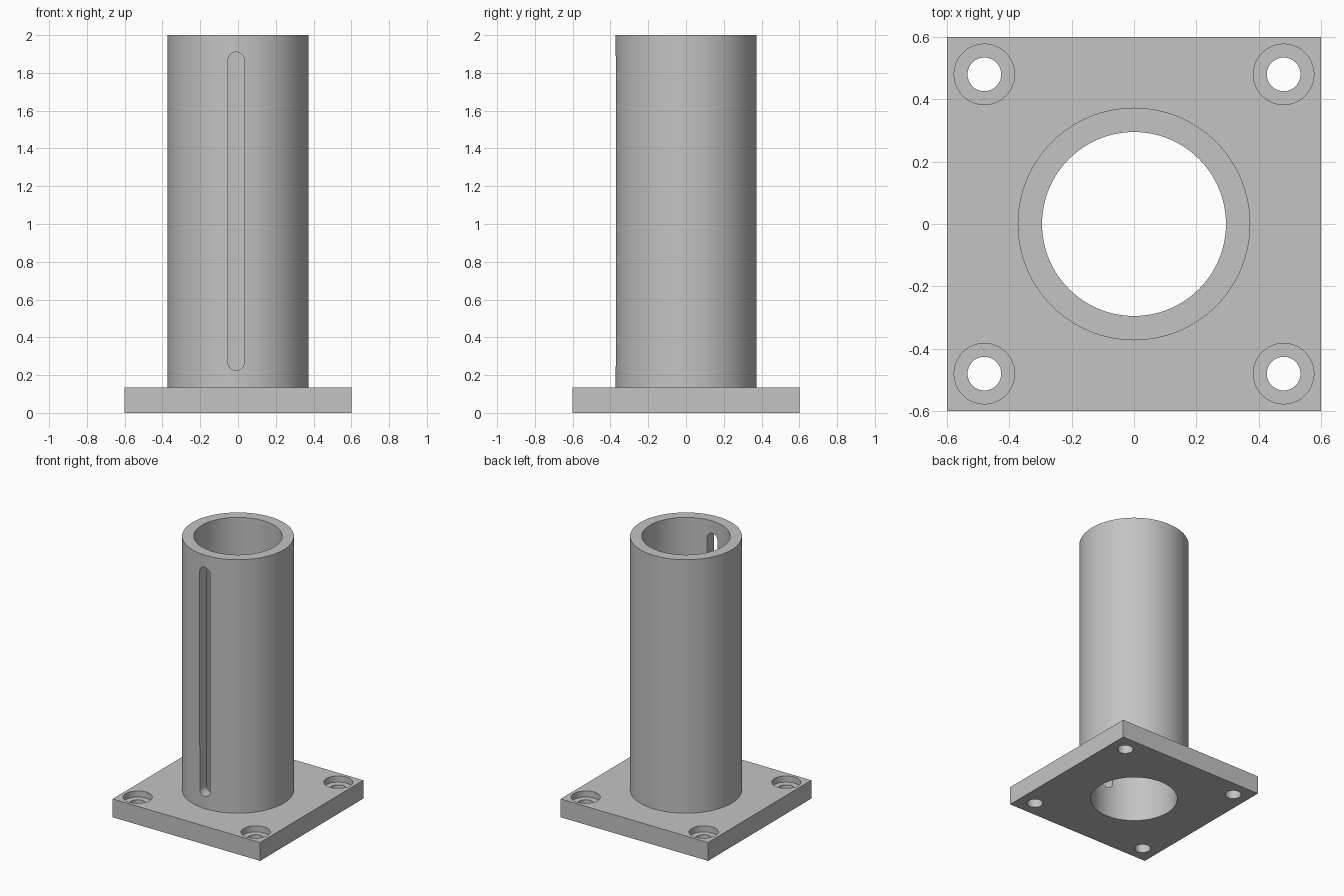
import bpy
import math

cube = bpy.data.objects.get("Cube")
if cube:
    bpy.data.objects.remove(cube, do_unlink=True)

PLATE_TOP = 0.135
HEIGHT = 2.0
OUTER, BORE = 0.373, 0.295

steel = bpy.data.materials.new("plain grey steel")
steel.use_nodes = True
grey = (0.55, 0.55, 0.55, 1)
steel.diffuse_color = grey
steel.node_tree.nodes["Principled BSDF"].inputs["Base Color"].default_value = grey


def cylinder(name, radius, z0, z1, x=0, y=0, sides=128):
    bpy.ops.mesh.primitive_cylinder_add(vertices=sides, radius=radius, depth=z1 - z0,
                                        location=(x, y, (z0 + z1) / 2))
    bpy.context.object.name = name
    return bpy.context.object


def box(name, size, location):
    bpy.ops.mesh.primitive_cube_add(size=1, location=location)
    ob = bpy.context.object
    ob.name = name
    ob.scale = size
    bpy.ops.object.transform_apply(location=False, rotation=False, scale=True)
    return ob


def combine(target, tool, operation="DIFFERENCE"):
    mod = target.modifiers.new(operation.title(), "BOOLEAN")
    mod.operation = operation
    mod.solver = "EXACT"
    mod.object = tool
    bpy.context.view_layer.objects.active = target
    bpy.ops.object.modifier_apply(modifier=mod.name)
    bpy.data.objects.remove(tool, do_unlink=True)


# Square base plate with the tube standing on it
post = box("flanged_tube", (1.2, 1.2, PLATE_TOP), (0, 0, PLATE_TOP / 2))
combine(post, cylinder("tube", OUTER, 0.05, HEIGHT), "UNION")

# Bore through tube and plate
combine(post, cylinder("bore_cutter", BORE, -0.1, HEIGHT + 0.1))

# Counterbored bolt holes in the corners
for x in (-0.48, 0.48):
    for y in (-0.48, 0.48):
        combine(post, cylinder("bolt_cutter", 0.054, -0.1, 0.3, x, y, 64))
        combine(post, cylinder("counterbore_cutter", 0.097, PLATE_TOP - 0.045, 0.3, x, y, 64))

# Long round-ended slot through the front wall only
SLOT_X, SLOT_R, SLOT_LOW, SLOT_HIGH = -0.01, 0.043, 0.268, 1.867
bpy.ops.mesh.primitive_circle_add(vertices=64, radius=SLOT_R, fill_type="NGON",
                                  rotation=(0, 0, 0))
slot = bpy.context.object
slot.name = "slot_cutter"
for v in slot.data.vertices:
    x, up = v.co.x, v.co.y
    middle = SLOT_HIGH if up >= 0 else SLOT_LOW
    v.co = (SLOT_X + x, -0.3, up + middle)
thick = slot.modifiers.new("Depth", "SOLIDIFY")
thick.thickness = 0.4
thick.offset = 0
bpy.ops.object.modifier_apply(modifier=thick.name)
combine(post, slot)

# Finish
post.data.materials.clear()
post.data.materials.append(steel)
for face in post.data.polygons:
    face.material_index = 0
bpy.ops.object.select_all(action="DESELECT")
post.select_set(True)
bpy.context.view_layer.objects.active = post
bpy.ops.object.shade_smooth_by_angle(angle=math.radians(30))
